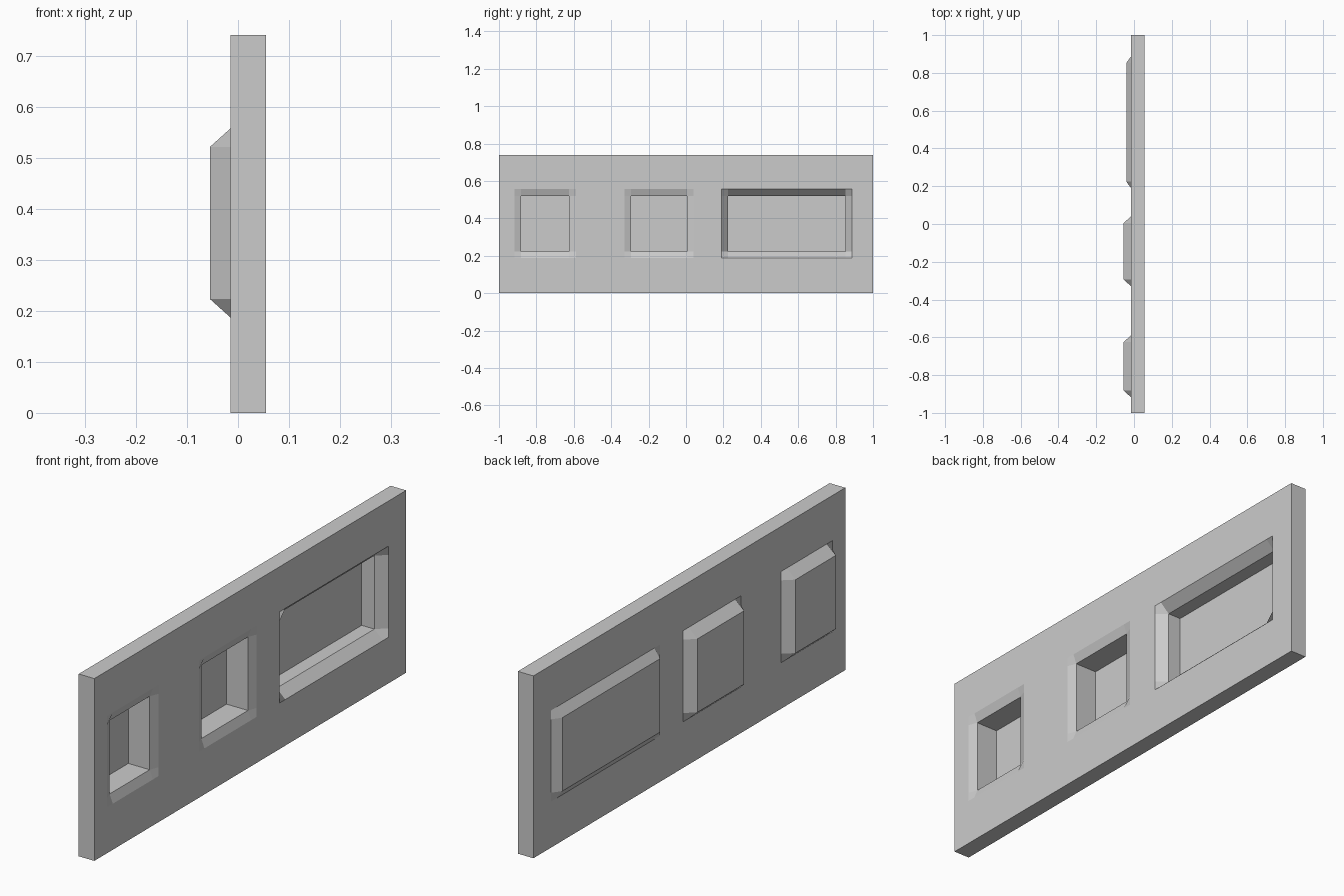
import bpy, bmesh

if "Cube" in bpy.data.objects:
    bpy.data.objects.remove(bpy.data.objects["Cube"])

BEVEL = 0.036
X_BACK, X_FRONT = -0.015, 0.055
HEIGHT = 0.74
Z0, Z1 = 0.223, 0.521
# inner opening: y start, y end, pane x, front rim x
WINDOWS = [(-0.882, -0.625, -0.055, 0.041),
           (-0.294, 0.005, -0.055, 0.041),
           (0.225, 0.852, -0.041, 0.016)]


def make_object(name, bm):
    bmesh.ops.recalc_face_normals(bm, faces=bm.faces)
    mesh = bpy.data.meshes.new(name)
    bm.to_mesh(mesh)
    bm.free()
    bpy.context.collection.objects.link(bpy.data.objects.new(name, mesh))


# Grid lines shared by both sides of the wall panel
ys = [-1.0]
opening = {}
for w in WINDOWS:
    n = len(ys)
    ys += [w[0] - BEVEL, w[0], w[1], w[1] + BEVEL]
    opening[n + 1] = opening[n + 2] = w
ys.append(1.0)
zs = [0.0, Z0 - BEVEL, Z0, Z1, Z1 + BEVEL, HEIGHT]
NY, NZ = len(ys), len(zs)


def is_hole(i, j):
    return j == 2 and i in opening and i + 1 in opening and opening[i] is opening[i + 1]


# Wall panel: sloped window surrounds, reveals through the openings, outer edges
bm = bmesh.new()


def sheet(x_flat, depth_index):
    v = {}
    for i, y in enumerate(ys):
        for j, z in enumerate(zs):
            inner = i in opening and j in (2, 3)
            x = opening[i][depth_index] if inner else x_flat
            v[i, j] = bm.verts.new((x, y, z))
    for i in range(NY - 1):
        for j in range(NZ - 1):
            if not is_hole(i, j):
                bm.faces.new((v[i, j], v[i + 1, j], v[i + 1, j + 1], v[i, j + 1]))
    return v


back = sheet(X_BACK, 2)
front = sheet(X_FRONT, 3)


def bridge(loop):
    for a, b in zip(loop, loop[1:] + loop[:1]):
        bm.faces.new((back[a], back[b], front[b], front[a]))


bridge([(i, 0) for i in range(NY)] + [(NY - 1, j) for j in range(1, NZ)]
       + [(i, NZ - 1) for i in range(NY - 2, -1, -1)]
       + [(0, j) for j in range(NZ - 2, 0, -1)])
for i in range(NY - 1):
    if is_hole(i, 2):
        bridge([(i, 2), (i + 1, 2), (i + 1, 3), (i, 3)])
make_object("wall_panel", bm)

# Panes closing the back of each opening
for k, (y0, y1, x, _) in enumerate(WINDOWS):
    pane = bmesh.new()
    pane.faces.new([pane.verts.new((x, y, z))
                    for y, z in ((y0, Z0), (y1, Z0), (y1, Z1), (y0, Z1))])
    make_object(f"window_pane_{k + 1}", pane)
